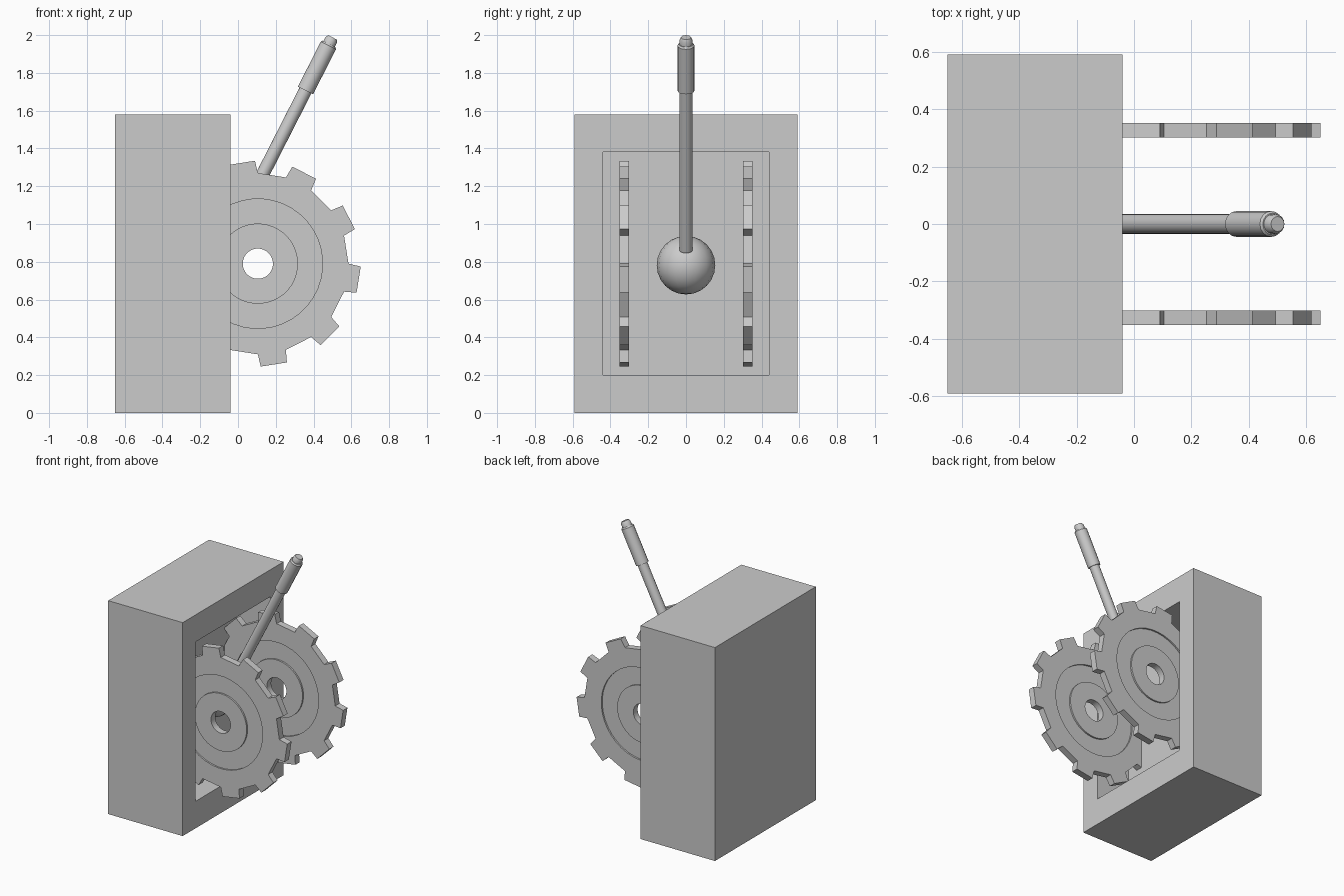
import bpy, bmesh, math
from mathutils import Vector

if "Cube" in bpy.data.objects:
    bpy.data.objects.remove(bpy.data.objects["Cube"])

grey = bpy.data.materials.new("plain_grey")
grey.diffuse_color = (0.6, 0.6, 0.6, 1)
grey.use_nodes = True
grey.node_tree.nodes["Principled BSDF"].inputs["Base Color"].default_value = grey.diffuse_color


def finish(name, bm, smooth=True):
    bmesh.ops.recalc_face_normals(bm, faces=bm.faces)
    mesh = bpy.data.meshes.new(name)
    bm.to_mesh(mesh)
    bm.free()
    mesh.materials.append(grey)
    ob = bpy.data.objects.new(name, mesh)
    bpy.context.collection.objects.link(ob)
    if smooth:
        bpy.ops.object.select_all(action='DESELECT')
        ob.select_set(True)
        bpy.context.view_layer.objects.active = ob
        bpy.ops.object.shade_smooth_by_angle(angle=math.radians(30))
    return ob


# Housing: a block with a rectangular recess in its right face
bm = bmesh.new()
bmesh.ops.create_cube(bm, size=1)
for v in bm.verts:
    v.co = (-0.345 + v.co.x * 0.61, v.co.y * 1.18, 0.79 + v.co.z * 1.58)
face = max(bm.faces, key=lambda f: f.calc_center_median().x)
bmesh.ops.inset_individual(bm, faces=[face], thickness=0.1)
for v in face.verts:
    v.co = (-0.04, math.copysign(0.44, v.co.y), 0.79 + math.copysign(0.59, v.co.z - 0.79))
face = bmesh.ops.extrude_discrete_faces(bm, faces=[face])["faces"][0]
for v in face.verts:
    v.co.x = -0.32
finish("housing", bm, smooth=False)


# Gears: ten teeth, with a sunken ring on both faces and a round hole
TEETH, HALF, GROOVE = 10, 0.025, 0.013


def gear_outline():
    pts = []
    for i in range(TEETH):
        mid = 27 + 36 * i
        for offset, r in ((-9, 0.48), (-7.4, 0.545), (7.4, 0.545), (9, 0.48)):
            a = math.radians(mid + offset)
            pts.append((r * math.cos(a), r * math.sin(a)))
    return pts


def circle(r):
    n = TEETH * 4
    angles = [math.radians(27 - 13.5 + 360 * i / n) for i in range(n)]
    return [(r * math.cos(a), r * math.sin(a)) for a in angles]


def gear(name, y):
    side = [(circle(0.08), HALF), (circle(0.2125), HALF), (circle(0.2125), GROOVE),
            (circle(0.343), GROOVE), (circle(0.343), HALF), (gear_outline(), HALF)]
    loops = side + [(pts, -h) for pts, h in reversed(side)]
    bm = bmesh.new()
    rings = [[bm.verts.new((0.105 + px, y + h, 0.79 + pz)) for px, pz in pts]
             for pts, h in loops]
    n = len(rings[0])
    for k, ring in enumerate(rings):
        nxt = rings[(k + 1) % len(rings)]
        for i in range(n):
            j = (i + 1) % n
            bm.faces.new((ring[i], ring[j], nxt[j], nxt[i]))
    finish(name, bm)


gear("front_gear", -0.327)
gear("back_gear", 0.327)

# Pivot ball inside the recess
bm = bmesh.new()
bmesh.ops.create_uvsphere(bm, u_segments=16, v_segments=12, radius=0.155)
bmesh.ops.translate(bm, verts=bm.verts, vec=(-0.2, 0, 0.782))
finish("pivot_ball", bm)

# Lever: turned parts along a leaning axis
AXIS = Vector((0.454, 0, 0.891)).normalized()
SIDE = Vector((0, 1, 0))
OUT = AXIS.cross(SIDE)


def on_axis(z):
    return Vector((0.132 + (z - 1.265) * AXIS.x / AXIS.z, 0, z))


def turned(name, profile, n=16):
    bm = bmesh.new()
    rings = []
    for r, z in profile:
        ring = []
        for i in range(n):
            a = 2 * math.pi * i / n
            ring.append(bm.verts.new(on_axis(z) + r * (math.cos(a) * SIDE + math.sin(a) * OUT)))
        rings.append(ring)
    for a, b in zip(rings, rings[1:]):
        for i in range(n):
            j = (i + 1) % n
            bm.faces.new((a[i], a[j], b[j], b[i]))
    bm.faces.new(rings[0])
    bm.faces.new(rings[-1])
    finish(name, bm)


turned("lever_rod", [(0.035, 0.862), (0.035, 1.72)])
turned("lever_grip", [(0.045, 1.707), (0.045, 1.945), (0.038, 1.953)])
turned("lever_tip", [(0.034, 1.945), (0.034, 1.975), (0.026, 1.988)])
